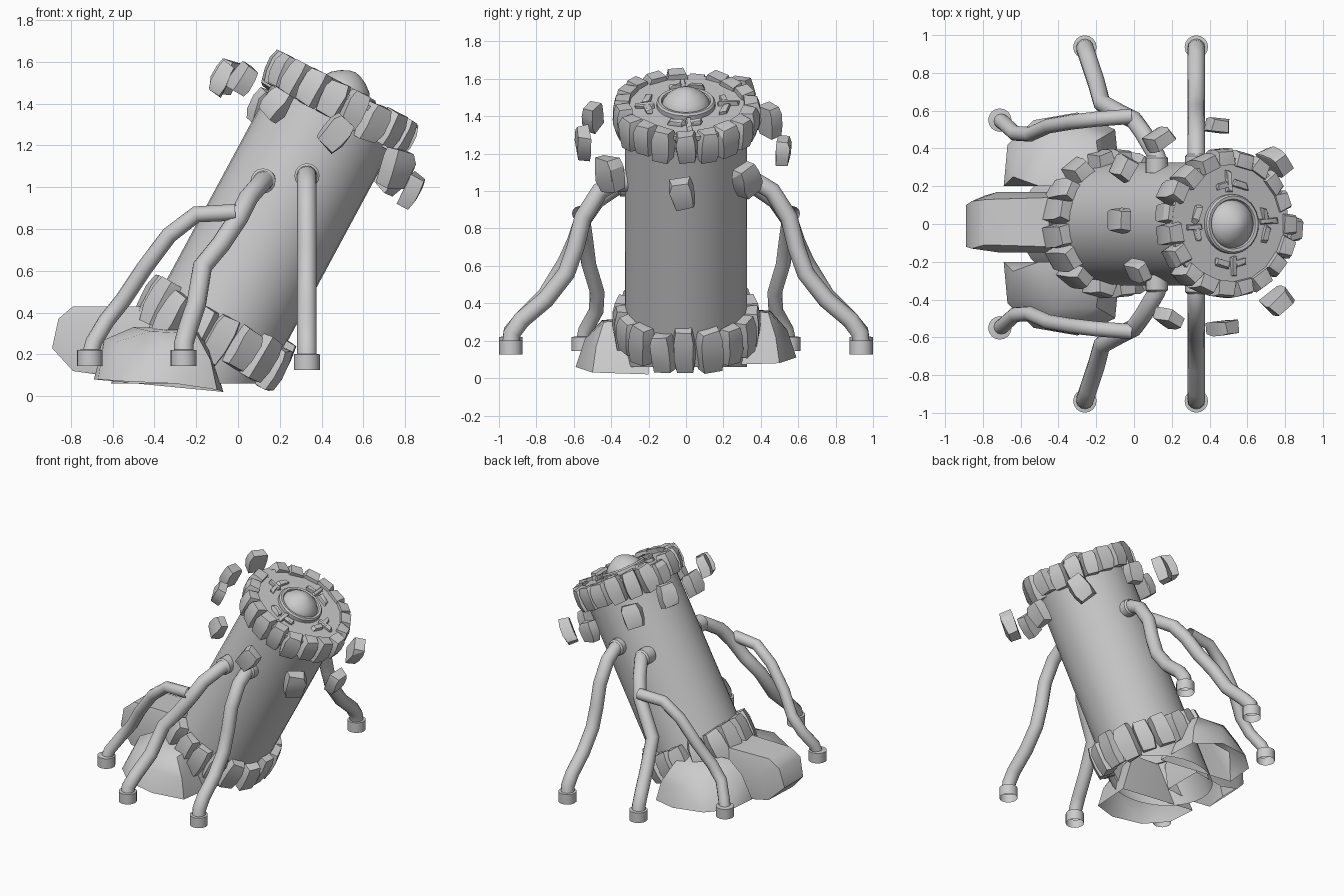
import bpy, bmesh, math, random
from mathutils import Matrix, Vector

if "Cube" in bpy.data.objects:
    bpy.data.objects.remove(bpy.data.objects["Cube"])

random.seed(7)
# Tilted frame: origin at the cap centre, local z along the leaning tower axis
TILT = Matrix.Translation((0.508, 0, 1.45)) @ Matrix.Rotation(math.radians(28.3), 4, 'Y')


def finish(bm, name, angle=35):
    bmesh.ops.recalc_face_normals(bm, faces=bm.faces)
    me = bpy.data.meshes.new(name)
    bm.to_mesh(me)
    bm.free()
    me.shade_smooth()
    me.set_sharp_from_angle(angle=math.radians(angle))
    ob = bpy.data.objects.new(name, me)
    bpy.context.collection.objects.link(ob)
    return ob


def lathe(name, profile, mat, sides=32):
    bm = bmesh.new()
    rings = []
    for r, z in profile:
        if r == 0:
            rings.append([bm.verts.new((0, 0, z))] * sides)
        else:
            rings.append([bm.verts.new((r * math.cos(math.tau * i / sides),
                                        r * math.sin(math.tau * i / sides), z)) for i in range(sides)])
    for a, b in zip(rings, rings[1:]):
        for i in range(sides):
            j = (i + 1) % sides
            bm.faces.new(list(dict.fromkeys((a[i], a[j], b[j], b[i]))))
    bm.transform(mat)
    return bm


def hull(bm, points):
    verts = [bm.verts.new(p) for p in points]
    res = bmesh.ops.convex_hull(bm, input=verts)
    junk = {v for v in res['geom_interior'] + res['geom_unused'] if isinstance(v, bmesh.types.BMVert)}
    bmesh.ops.delete(bm, geom=list(junk), context='VERTS')


def stone(bm, mat, size, jitter=0.12):
    """Chipped block: bulging outer face (local x), three levels high (local z)."""
    def j():
        return 1 + random.uniform(-jitter, jitter)
    pts = []
    for z, out, w in ((-1, 0.72, 0.85), (-0.35, 1, 1), (0.5, 1, 1), (1, 0.75, 0.8)):
        for t in (-1, 1):
            pts.append((out * j(), t * w * 0.85 * j(), z * j()))
            pts.append((-0.9 * j(), t * w * j(), z * j()))
    hull(bm, [mat @ Vector([c * s / 2 for c, s in zip(p, size)]) for p in pts])


def radial(angle, r, s):
    return TILT @ Matrix.Rotation(angle, 4, 'Z') @ Matrix.Translation((r, 0, s))


# Leaning tower body, cut level at the bottom and left open
bm = lathe("tower_body", [(0.325, -1.9), (0.325, -0.02), (0.35, -0.02), (0.35, 0.005), (0, 0.005)], TILT)
bmesh.ops.bisect_plane(bm, geom=bm.verts[:] + bm.edges[:] + bm.faces[:],
                       plane_co=(0, 0, 0.06), plane_no=(0, 0, 1), clear_inner=True)
finish(bm, "tower_body")

# Cap dome with its collar
finish(lathe("dome", [(0.13, 0.0), (0.125, 0.03), (0.105, 0.06), (0.07, 0.088), (0.03, 0.108), (0, 0.114)], TILT), "cap_dome")
finish(lathe("collar", [(0.157, 0.0), (0.157, 0.03), (0.148, 0.04), (0.132, 0.038), (0.125, 0.02)], TILT), "cap_collar")

# Thin shards in four groups on the cap
bm = bmesh.new()
for k in range(4):
    for off, r, length, wid in ((-0.2, 0.215, 0.035, 0.09), (0.12, 0.225, 0.1, 0.03), (0.3, 0.21, 0.03, 0.07)):
        a = k * math.pi / 2 + off - 0.05
        stone(bm, radial(a, r, 0.012), (length, wid, 0.035), 0.25)
finish(bm, "cap_shards", 20)


# Stone rings around the cap and the foot of the tower
def stone_ring(name, count, r, s, depth, height):
    bm = bmesh.new()
    width = math.tau * (r + 0.02) / count
    for i in range(count):
        a = math.tau * (i + random.uniform(-0.08, 0.08)) / count
        tip = Matrix.Rotation(random.uniform(-0.08, 0.08), 4, 'X')
        m = radial(a, r + random.uniform(-0.012, 0.012), s + random.uniform(-0.015, 0.015)) @ tip
        stone(bm, m, (depth, width * random.uniform(0.88, 1.02), height * random.uniform(0.9, 1.08)), 0.08)
    finish(bm, name, 20)


stone_ring("cap_stone_ring", 19, 0.345, -0.055, 0.09, 0.17)
stone_ring("base_stone_ring", 17, 0.345, -1.31, 0.09, 0.225)

# Loose stones floating around the upper tower
LOOSE = [((0.13, 0.45, 1.38), 0.14), ((0.44, 0.52, 1.21), 0.12), ((0.75, 0.33, 1.06), 0.14),
         ((0.83, -0.02, 0.98), 0.13), ((0.76, -0.41, 1.09), 0.15), ((0.47, -0.55, 1.26), 0.13),
         ((0.18, -0.5, 1.4), 0.12), ((-0.06, 0.3, 1.53), 0.13), ((0.02, -0.25, 1.52), 0.12),
         ((-0.08, 0.02, 1.52), 0.13)]
for i, (p, size) in enumerate(LOOSE):
    local = TILT.inverted() @ Vector(p)
    bm = bmesh.new()
    m = radial(math.atan2(local.y, local.x), math.hypot(local.x, local.y), local.z)
    stone(bm, m @ Matrix.Rotation(random.uniform(-0.3, 0.3), 4, 'X'), (size * 0.6, size, size * 1.2), 0.12)
    finish(bm, f"floating_stone_{i + 1}", 25)


# Base boulders, hollow and open underneath
def boulder(name, points, sign=1, lift=0):
    bm = bmesh.new()
    hull(bm, [(x, y * sign, z + lift) for x, y, z in points])
    bm.normal_update()
    bmesh.ops.delete(bm, geom=[f for f in bm.faces if f.normal.z < -0.8], context='FACES')
    finish(bm, name, 40)


BACK = [(-0.89, -0.12, 0.23), (-0.89, 0.1, 0.23), (-0.86, -0.13, 0.37), (-0.86, 0.12, 0.37),
        (-0.79, -0.11, 0.43), (-0.78, 0.13, 0.43), (-0.79, -0.14, 0.12), (-0.79, 0.15, 0.13),
        (-0.72, -0.15, 0.3), (-0.72, 0.17, 0.3), (-0.65, -0.13, 0.1), (-0.65, 0.15, 0.1),
        (-0.42, -0.14, 0.12), (-0.42, 0.16, 0.12), (-0.45, -0.12, 0.43), (-0.45, 0.14, 0.43),
        (-0.4, -0.15, 0.3), (-0.4, 0.17, 0.3)]
SIDE = [(-0.69, 0.2, 0.1), (-0.67, 0.42, 0.1), (-0.53, 0.55, 0.09), (-0.3, 0.59, 0.08),
        (-0.1, 0.5, 0.05), (-0.07, 0.2, 0.04), (-0.64, 0.25, 0.29), (-0.58, 0.4, 0.28),
        (-0.42, 0.45, 0.33), (-0.2, 0.44, 0.32), (-0.13, 0.48, 0.19), (-0.32, 0.54, 0.23),
        (-0.16, 0.2, 0.34), (-0.5, 0.2, 0.35)]
boulder("back_boulder", BACK)
boulder("front_boulder", SIDE, -1, -0.02)
boulder("rear_boulder", SIDE, 1, 0.03)

# Bent pipe legs, mirrored front to rear, each with a cup foot
LEGS = {
    "straight": [(0.33, 0.29, 1.06), (0.33, 0.37, 1.055), (0.33, 0.46, 1.0), (0.33, 0.55, 0.86), (0.33, 0.59, 0.7),
                 (0.33, 0.64, 0.56), (0.33, 0.75, 0.42), (0.33, 0.88, 0.31), (0.33, 0.93, 0.24), (0.33, 0.937, 0.17)],
    "middle": [(0.14, 0.28, 1.035), (0.12, 0.36, 1.03), (0.05, 0.48, 0.95), (0.0, 0.55, 0.85), (-0.08, 0.59, 0.73),
               (-0.17, 0.64, 0.62), (-0.2, 0.75, 0.44), (-0.24, 0.87, 0.32), (-0.26, 0.93, 0.25), (-0.26, 0.937, 0.19)],
    "branch": [(-0.01, 0.57, 0.88), (-0.2, 0.555, 0.87), (-0.33, 0.54, 0.77), (-0.45, 0.52, 0.61), (-0.55, 0.475, 0.46),
               (-0.63, 0.48, 0.36), (-0.69, 0.535, 0.26), (-0.71, 0.55, 0.19)],
}
for side, sign in (("front", -1), ("rear", 1)):
    for kind, path in LEGS.items():
        cu = bpy.data.curves.new(f"{side}_{kind}_leg", 'CURVE')
        cu.dimensions = '3D'
        cu.bevel_depth = 0.047 if kind != "branch" else 0.04
        cu.bevel_resolution = 4
        sp = cu.splines.new('POLY')
        sp.points.add(len(path) - 1)
        for pt, (x, y, z) in zip(sp.points, path):
            pt.co = (x, y * sign, z, 1)
        sp.use_smooth = True
        bpy.context.collection.objects.link(bpy.data.objects.new(cu.name, cu))
        x, y, z = path[-1]
        foot = lathe("foot", [(0.062, -0.045), (0.062, 0.03), (0.03, 0.034)],
                     Matrix.Translation((x, y * sign, z)), 16)
        finish(foot, f"{side}_{kind}_foot")
    # Round sockets where the two main legs meet the tower
    for kind in ("straight", "middle"):
        x, y, z = LEGS[kind][1]
        bm = lathe("socket", [(0.06, -0.09), (0.06, -0.01), (0.048, 0)],
                   Matrix.Translation((x, y * sign, z)) @ Matrix.Rotation(-sign * math.pi / 2, 4, 'X'), 16)
        finish(bm, f"{side}_{kind}_socket")
